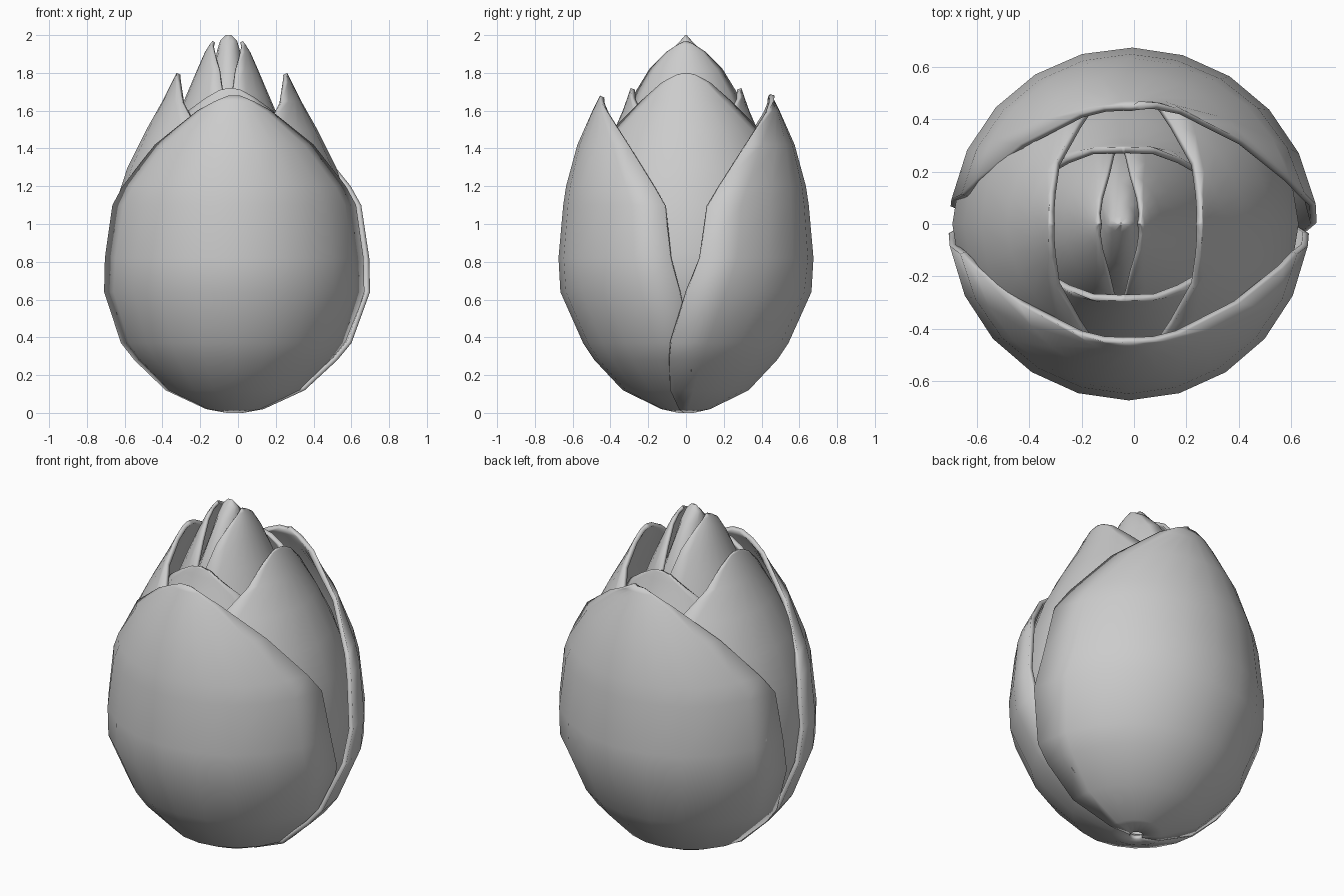
import bpy, math

if "Cube" in bpy.data.objects:
    bpy.data.objects.remove(bpy.data.objects["Cube"])


def finish(name, verts, faces, thick=0.0):
    me = bpy.data.meshes.new(name)
    me.from_pydata(verts, [], faces)
    me.update()
    ob = bpy.data.objects.new(name, me)
    bpy.context.collection.objects.link(ob)
    bpy.context.view_layer.objects.active = ob
    ob.select_set(True)
    if thick:
        m = ob.modifiers.new("thickness", 'SOLIDIFY')
        m.thickness = thick
        m.offset = -1
    bpy.ops.object.shade_smooth_by_angle(angle=math.radians(50))
    ob.select_set(False)
    return ob


def petal(name, rows, facing, cx, thick=0.025, cols=10, flare=0, skew=0):
    """rows: height, radius at middle, radius at edge, half angle.
    flare: extra radius at the clockwise edge; skew: twist of the base."""
    verts, faces = [], []
    for z, rm, re, half in rows:
        turn = skew * max(0, 1 - z / .9)
        for j in range(cols + 1):
            t = 2 * j / cols - 1
            f = flare if t < 0 else 0
            r = rm + (re * (1 + f) - rm) * t * t
            a = math.radians(facing - turn + half * t)
            verts.append((cx + r * math.cos(a), r * math.sin(a), z))
    n = cols + 1
    for i in range(len(rows) - 1):
        for j in range(cols):
            a = i * n + j
            faces.append((a, a + 1, a + n + 1, a + n))
    return finish(name, verts, faces, thick)


# Outer pair, front and back
outer = [(0.0, .04, .04, 95), (.02, .13, .15, 95), (.12, .335, .365, 95),
         (.28, .485, .53, 93), (.37, .545, .6, 92), (.64, .665, .69, 87),
         (.82, .675, .69, 83), (1.1, .65, .655, 80), (1.2, .635, .615, 74),
         (1.42, .575, .52, 54), (1.6, .495, .465, 25), (1.65, .47, .46, 13),
         (1.68, .455, .455, 4)]
petal("outer_petal_front", outer, -90, -.02)
petal("outer_petal_back", outer, 90, -.015, flare=.035, skew=9)

# Side pair, left and right
side = [(.03, .08, .08, 75), (.12, .31, .29, 82), (.33, .52, .49, 86),
        (.64, .655, .615, 88), (.85, .665, .62, 88), (1.1, .62, .58, 85),
        (1.3, .555, .51, 78), (1.5, .455, .43, 65), (1.65, .37, .36, 42),
        (1.75, .32, .315, 24), (1.79, .3, .3, 10), (1.8, .295, .295, 2)]
petal("side_petal_left", side, 180, -.03)
petal("side_petal_right", side, 0, -.035)

# Inner pair, front and back
inner = [(.05, .08, .08, 75), (.2, .36, .36, 80), (.5, .53, .53, 82),
         (.85, .56, .55, 82), (1.2, .49, .47, 75), (1.45, .4, .385, 62),
         (1.6, .335, .335, 42), (1.67, .31, .315, 24), (1.71, .297, .297, 11),
         (1.72, .293, .293, 2)]
petal("inner_petal_front", inner, -90, -.04)
petal("inner_petal_back", inner, 90, -.04)

# Innermost pair, left and right
heart = [(.08, .08, .08, 80), (.25, .3, .3, 85), (.6, .42, .44, 89),
         (1.0, .43, .45, 90), (1.3, .36, .4, 90), (1.55, .275, .32, 89),
         (1.69, .215, .275, 84), (1.82, .16, .2, 76), (1.91, .12, .13, 55),
         (1.95, .095, .095, 28), (1.97, .08, .08, 3)]
petal("heart_petal_left", heart, 180, -.055, .018)
petal("heart_petal_right", heart, 0, -.055, .018)

# Closed core, flattened to a short ridge at the top
core = [(.1, .1, .1), (.4, .29, .29), (.9, .36, .36), (1.3, .27, .32),
        (1.6, .15, .25), (1.8, .085, .16), (1.92, .06, .08),
        (1.97, .045, .03), (2.0, .015, .004)]
seg = 12
cv, cf = [], []
for z, rx, ry in core:
    for k in range(seg):
        a = 2 * math.pi * k / seg
        cv.append((-.05 + rx * math.cos(a), ry * math.sin(a), z))
for i in range(len(core) - 1):
    for k in range(seg):
        k2 = (k + 1) % seg
        cf.append((i * seg + k, i * seg + k2, (i + 1) * seg + k2, (i + 1) * seg + k))
cf.append(tuple(reversed(range(seg))))
cf.append(tuple(range((len(core) - 1) * seg, len(core) * seg)))
finish("bud_core", cv, cf)
